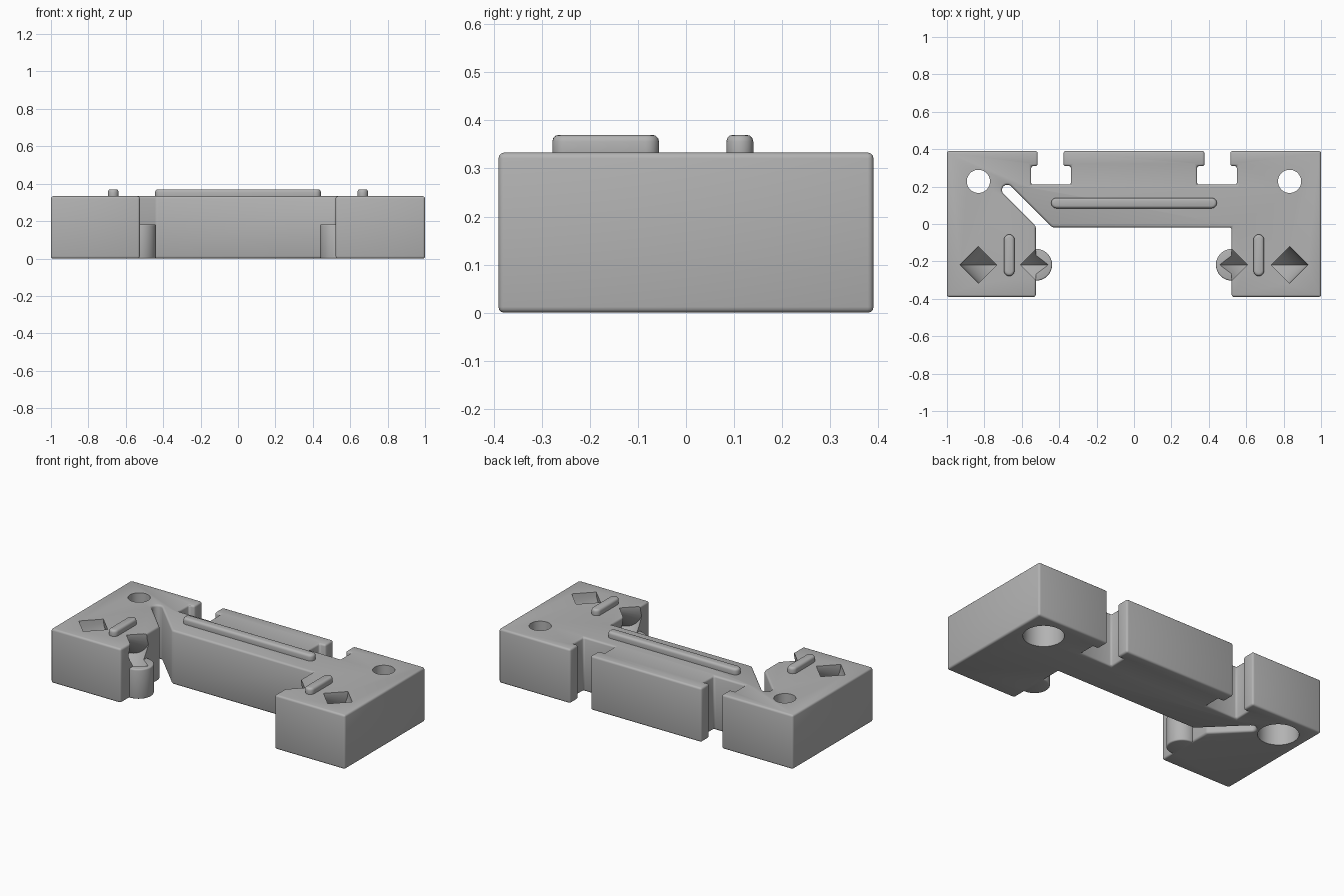
import bpy, bmesh
from math import pi, sin, cos, radians

if "Cube" in bpy.data.objects:
    bpy.data.objects.remove(bpy.data.objects["Cube"])

GREY = (0.45, 0.45, 0.45, 1)
mat = bpy.data.materials.new("plain grey")
mat.use_nodes = True
mat.diffuse_color = GREY
mat.node_tree.nodes["Principled BSDF"].inputs["Base Color"].default_value = GREY
TOP = 0.333


def prism(name, outline, z0, z1):
    """Extrude a counter-clockwise outline between two heights."""
    bm = bmesh.new()
    face = bm.faces.new([bm.verts.new((x, y, z0)) for x, y in outline])
    ext = bmesh.ops.extrude_face_region(bm, geom=[face])
    bmesh.ops.translate(bm, vec=(0, 0, z1 - z0),
                        verts=[v for v in ext["geom"] if isinstance(v, bmesh.types.BMVert)])
    bmesh.ops.recalc_face_normals(bm, faces=bm.faces)
    mesh = bpy.data.meshes.new(name)
    bm.to_mesh(mesh)
    bm.free()
    obj = bpy.data.objects.new(name, mesh)
    bpy.context.collection.objects.link(obj)
    mesh.materials.append(mat)
    return obj


def arc(cx, cy, r, a0, a1, n):
    return [(cx + r * cos(radians(a0 + (a1 - a0) * i / n)),
             cy + r * sin(radians(a0 + (a1 - a0) * i / n))) for i in range(n + 1)]


def apply_all(obj):
    bpy.ops.object.select_all(action="DESELECT")
    obj.select_set(True)
    bpy.context.view_layer.objects.active = obj
    for m in list(obj.modifiers):
        bpy.ops.object.modifier_apply(modifier=m.name)


def soften(obj, width):
    m = obj.modifiers.new("soft edges", "BEVEL")
    m.width, m.segments, m.limit_method = width, 3, "ANGLE"
    m.use_clamp_overlap = False
    apply_all(obj)


def combine(obj, other, operation):
    m = obj.modifiers.new(operation, "BOOLEAN")
    m.object, m.operation, m.solver = other, operation, "EXACT"
    apply_all(obj)
    bpy.data.objects.remove(other)


def smooth(obj):
    apply_all(obj)
    bpy.ops.object.shade_smooth_by_angle(angle=radians(35))


# Body outline: two feet, diagonal slit and a pair of T-shaped slots in the back
t_slot = [(0.55, 0.39 - 0.08), (0.55, 0.21), (0.337, 0.21), (0.337, 0.31)]
right_slot = [(0.515, 0.39), (0.515, 0.31)] + t_slot + [(0.377, 0.31), (0.377, 0.39)]
left_slot = [(-x, y) for x, y in reversed(right_slot)]
slit = [(-0.525, -0.012)] + arc(-0.677, 0.181, 0.029, 225, 45, 10) + [(-0.437, -0.018)]
outline = ([(-1, -0.39), (-0.525, -0.39)] + slit +
           [(0.522, -0.018), (0.522, -0.39), (1, -0.39), (1, 0.39)] +
           right_slot + left_slot + [(-1, 0.39)])
body = prism("body", outline, 0, TOP)
soften(body, 0.012)

for s in (1, -1):
    # Rounded boss on the inner wall of each foot
    boss = prism("boss", arc(s * 0.523, -0.218, 0.085, 0, 348.75, 31), 0, 0.183)
    soften(boss, 0.008)
    combine(body, boss, "UNION")

    # Screw hole, widened from below
    hole = prism("screw_hole", arc(s * 0.832, 0.228, 0.062, 0, 351, 39), -0.1, 0.5)
    combine(body, hole, "DIFFERENCE")
    bore = prism("screw_head_bore", arc(s * 0.832, 0.228, 0.113, 0, 352.5, 47), -0.1, 0.2)
    combine(body, bore, "DIFFERENCE")

    # Curved tie tunnel with a diamond section
    bpy.ops.mesh.primitive_torus_add(major_radius=0.162, minor_radius=0.098,
                                     major_segments=48, minor_segments=4,
                                     location=(s * 0.67, -0.218, TOP + 0.001),
                                     rotation=(pi / 2, 0, 0))
    tunnel = bpy.context.object
    tunnel.data.materials.append(mat)
    combine(body, tunnel, "DIFFERENCE")
smooth(body)


def rib(name, cx, cy, half, along_x):
    r = 0.028
    d = half - r
    if along_x:
        pts = arc(cx + d, cy, r, -90, 90, 10) + arc(cx - d, cy, r, 90, 270, 10)
    else:
        pts = arc(cx, cy + d, r, 0, 180, 10) + arc(cx, cy - d, r, 180, 360, 10)
    obj = prism(name, pts, TOP - 0.02, 0.37)
    soften(obj, 0.014)
    smooth(obj)


# Raised ribs on the top face
rib("long_rib", 0, 0.112, 0.443, True)
rib("left_rib", 0.667, -0.167, 0.111, False)
rib("right_rib", -0.667, -0.167, 0.111, False)
